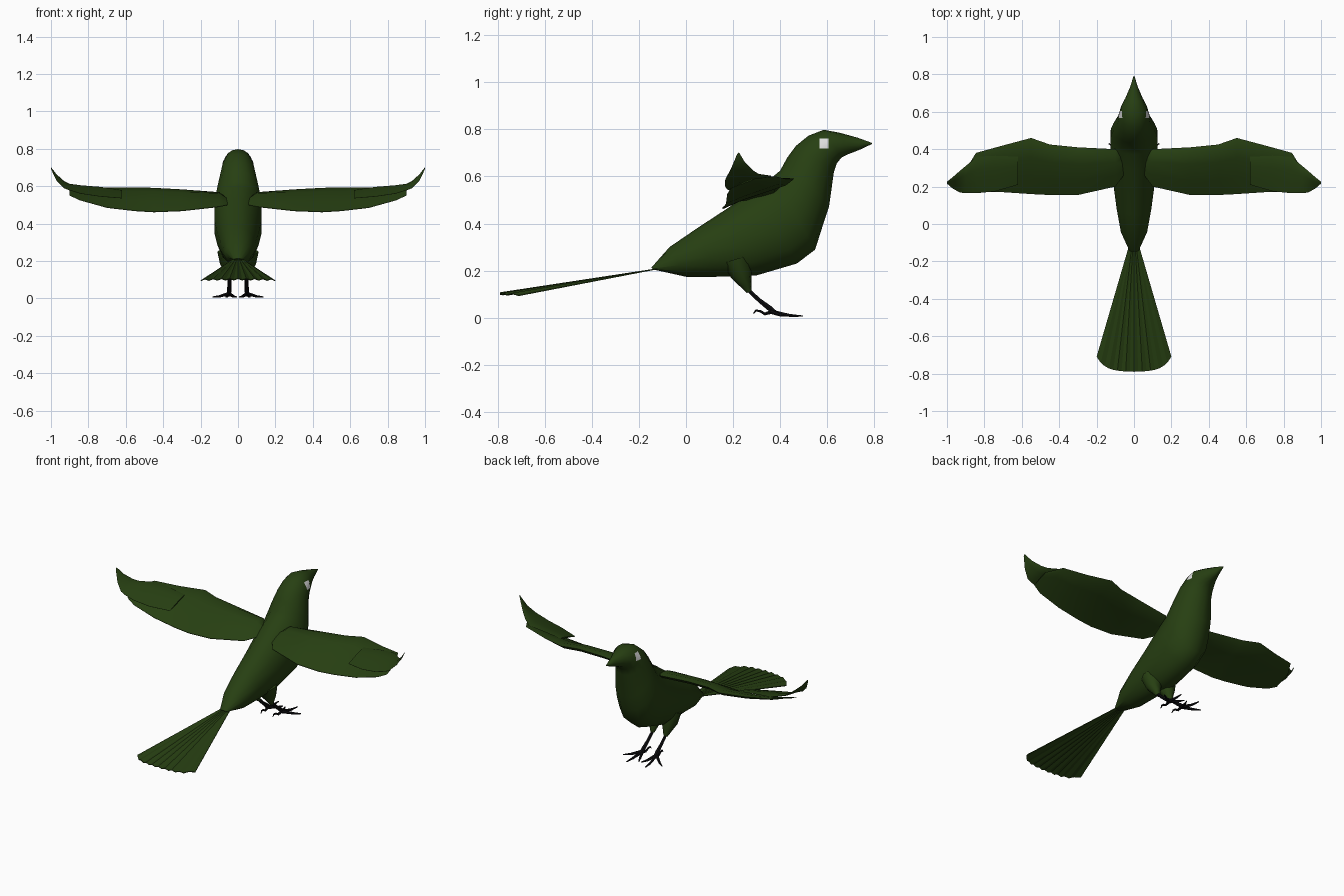
import bpy, bmesh, math
from mathutils import Vector as V
from mathutils.bvhtree import BVHTree

if "Cube" in bpy.data.objects:
    bpy.data.objects.remove(bpy.data.objects["Cube"])


def material(name, col):
    m = bpy.data.materials.new(name)
    m.diffuse_color = (*col, 1)
    m.use_nodes = True
    m.node_tree.nodes["Principled BSDF"].inputs["Base Color"].default_value = m.diffuse_color
    return m


GREEN = material("dark green plumage", (0.020, 0.050, 0.006))
BLACK = material("black claws", (0.004, 0.004, 0.005))
WHITE = material("pale eye", (0.72, 0.72, 0.72))


def finish(name, bm, mat, mirror=False, angle=45):
    bmesh.ops.recalc_face_normals(bm, faces=bm.faces)
    me = bpy.data.meshes.new(name)
    bm.to_mesh(me)
    bm.free()
    ob = bpy.data.objects.new(name, me)
    bpy.context.collection.objects.link(ob)
    me.materials.append(mat)
    if mirror:
        ob.modifiers.new("mirror", 'MIRROR')
    bpy.ops.object.select_all(action='DESELECT')
    ob.select_set(True)
    bpy.context.view_layer.objects.active = ob
    bpy.ops.object.shade_smooth_by_angle(angle=math.radians(angle))
    return ob


def loft(bm, rings):
    vs = [[bm.verts.new(p) for p in r] for r in rings]
    n = len(vs[0])
    for a, b in zip(vs, vs[1:]):
        for i in range(n):
            j = (i + 1) % n
            bm.faces.new((a[i], a[j], b[j], b[i]))
    bm.faces.new(vs[0])
    bm.faces.new(vs[-1])


def tube(bm, pts, n=6):
    """Tapered tube through (x, y, z, radius) points."""
    ps = [V(p[:3]) for p in pts]
    rings = []
    for i, p in enumerate(ps):
        d = (ps[min(i + 1, len(ps) - 1)] - ps[max(i - 1, 0)]).normalized()
        s = d.cross(V((0, 0, 1))).normalized()
        u = s.cross(d)
        rings.append([p + pts[i][3] * (s * math.cos(t) + u * math.sin(t))
                      for t in (k * math.tau / n for k in range(n))])
    loft(bm, rings)


# Body, head and beak: rings of top (y, z), bottom (y, z), half width
BODY = [(-.147, .213, -.14, .205, .025), (-.07, .30, 0, .174, .072),
        (.05, .382, .127, .174, .095), (.18, .467, .30, .18, .115),
        (.29, .545, .47, .23, .13), (.37, .60, .548, .289, .13),
        (.40, .625, .577, .38, .127), (.43, .68, .607, .47, .113),
        (.467, .73, .628, .62, .092), (.52, .773, .64, .655, .082),
        (.585, .798, .66, .68, .07), (.654, .785, .69, .695, .046),
        (.73, .764, .735, .712, .021), (.79, .742, .79, .738, .003)]
bm = bmesh.new()
rings = []
for ty, tz, by, bz, w in BODY:
    top, bot = V((0, ty, tz)), V((0, by, bz))
    rings.append([(top + bot) / 2 + (top - bot) / 2 * math.cos(t) + V((w * math.sin(t), 0, 0))
                  for t in (k * math.tau / 14 for k in range(14))])
loft(bm, rings)
bm.normal_update()
tree = BVHTree.FromBMesh(bm)
finish("body", bm, GREEN)

# Eyes: thin patches laid on the head
bm = bmesh.new()
bmesh.ops.create_grid(bm, x_segments=3, y_segments=3, size=1)
for v in bm.verts:
    y, z = .585 + v.co.x * .019, .740 + v.co.y * .022
    hit = tree.ray_cast(V((1, y, z)), V((-1, 0, 0)))[0]
    v.co = (hit.x + .003, y, z)
finish("eyes", bm, WHITE, mirror=True)


def wing(name, sections, thick):
    """Sections: x, leading edge (y, z), trailing edge (y, z), thickness scale."""
    bm = bmesh.new()
    shape = [(0, 0), (.12, .7), (.35, 1), (.7, .6), (1, .05),
             (1, -.05), (.7, -.05), (.35, -.35), (.12, -.5)]
    rings = []
    for x, ly, lz, ty, tz, k in sections:
        rings.append([(x, ly + (ty - ly) * u, lz + (tz - lz) * u + h * thick * k)
                      for u, h in shape])
    loft(bm, rings)
    finish(name, bm, GREEN, mirror=True)


# Arm part of each wing
wing("wings", [(.055, .36, .525, .26, .50, .6), (.10, .40, .555, .20, .49, 1),
               (.30, .41, .575, .155, .468, 1), (.45, .425, .585, .155, .462, 1),
               (.55, .46, .59, .16, .468, .9), (.70, .42, .59, .17, .485, .7),
               (.845, .38, .60, .175, .525, .4), (.90, .29, .59, .19, .55, .15)], .03)
# Upswept flight feathers on the wing tips
wing("wing_tips", [(.62, .36, .58, .21, .535, .6), (.74, .365, .596, .175, .545, 1),
                   (.84, .36, .603, .165, .56, 1), (.90, .31, .61, .165, .578, 1),
                   (.93, .285, .625, .168, .59, 1), (.97, .25, .66, .19, .63, 1),
                   (1.0, .226, .70, .216, .692, .4)], .010)

# Tail: overlapping tilted feathers in a fan
bm = bmesh.new()
N = 9
for i in range(N):
    a0, a1 = (-1 + 2 * i / N) * 1.0, (-1 + 2 * (i + 1) / N) * 1.0
    rows = []
    for f in (0, 1):
        row = []
        for s, a in enumerate((a0, (a0 + a1) / 2, a1)):
            x = a * (.028 + .172 * f)
            y = -.12 if f == 0 else -.79 + .03 * a * a + .05 * a ** 6
            ridge = .005 if s == 1 else -.003
            z = .208 if f == 0 else .101 - .004 * a * a + ridge
            row.append(V((x, y, z)))
        rows.append([p + V((0, 0, .002)) for p in row] +
                    [p - V((0, 0, .002)) for p in reversed(row)])
    loft(bm, rows)
finish("tail_feathers", bm, GREEN, angle=15)

# Feathered thighs
bm = bmesh.new()
tube(bm, [(.05, .215, .25, .06), (.05, .235, .185, .047), (.047, .255, .14, .025),
          (.045, .268, .11, .012)], 8)
finish("thighs", bm, GREEN, mirror=True)

# Shanks and toes
bm = bmesh.new()
tube(bm, [(.045, .262, .12, .009), (.046, .31, .075, .010),
          (.047, .355, .04, .013), (.048, .385, .018, .009)])
TOES = [[(.06, .44, .010, .007), (.065, .497, .007, .003)],
        [(.10, .405, .011, .007), (.135, .43, .008, .003)],
        [(.025, .42, .011, .007), (.008, .455, .008, .003)]]
for toe in TOES:
    tube(bm, [(.047, .36, .026, .010)] + toe)
tube(bm, [(.047, .365, .026, .010), (.045, .335, .016, .007), (.043, .315, .028, .006),
          (.042, .297, .031, .005), (.041, .286, .018, .002)])
finish("feet", bm, BLACK, mirror=True)
